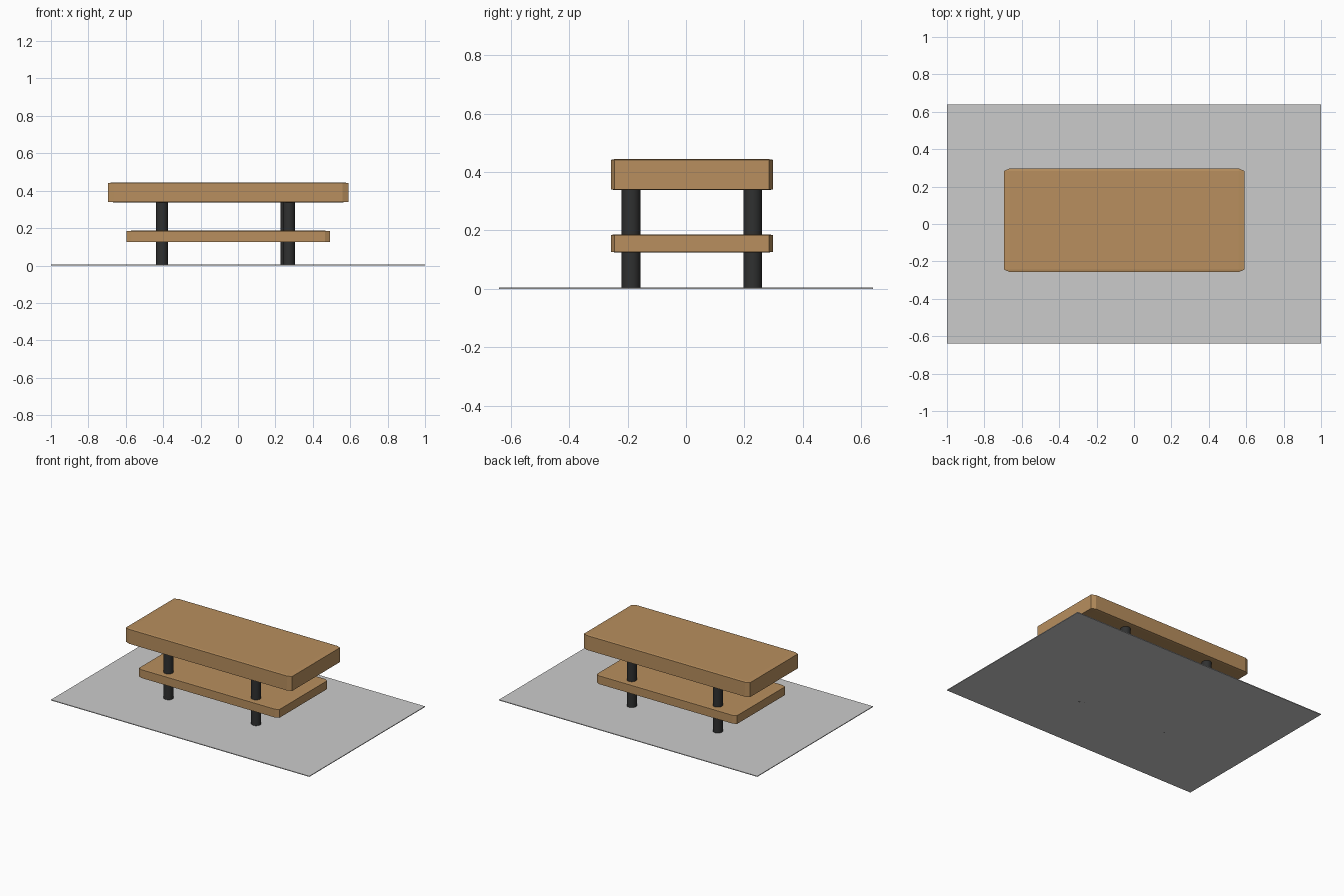
import bpy
import bmesh
from mathutils import Matrix, Vector

if "Cube" in bpy.data.objects:
    bpy.data.objects.remove(bpy.data.objects["Cube"])


def material(name, rgb):
    m = bpy.data.materials.new(name)
    m.diffuse_color = (*rgb, 1.0)
    m.use_nodes = True
    m.node_tree.nodes["Principled BSDF"].inputs["Base Color"].default_value = m.diffuse_color
    return m


wood = material("warm_wood", (0.48, 0.275, 0.112))
metal = material("black_metal", (0.029, 0.03, 0.03))
rug_grey = material("light_grey", (0.6, 0.6, 0.6))


def box(name, lo, hi, mat, bevel=0.0):
    """Box between two corners; the bevel is made on a unit cube, then stretched."""
    lo, hi = Vector(lo), Vector(hi)
    bm = bmesh.new()
    bmesh.ops.create_cube(bm, size=2)
    if bevel:
        bmesh.ops.bevel(bm, geom=bm.edges[:], offset=bevel, segments=1,
                        affect='EDGES', profile=0.5)
    bmesh.ops.transform(bm, verts=bm.verts, matrix=Matrix.Translation((lo + hi) / 2)
                        @ Matrix.Diagonal((*((hi - lo) / 2), 1)))
    mesh = bpy.data.meshes.new(name)
    bm.to_mesh(mesh)
    bm.free()
    mesh.materials.append(mat)
    obj = bpy.data.objects.new(name, mesh)
    bpy.context.collection.objects.link(obj)
    return obj


# thin floor mat, thick table top and lower shelf
box("floor_mat", (-1, -0.64, 0), (1, 0.64, 0.005), rug_grey)
box("table_top", (-0.695, -0.257, 0.338), (0.59, 0.297, 0.444), wood, 0.047)
box("lower_shelf", (-0.595, -0.257, 0.125), (0.492, 0.297, 0.186), wood, 0.047)

# four round legs running through the shelf
LEG_TOP = 0.345
for name, x, y in (("front_left_leg", -0.406, -0.188), ("front_right_leg", 0.272, -0.188),
                   ("back_left_leg", -0.406, 0.228), ("back_right_leg", 0.26, 0.228)):
    bpy.ops.mesh.primitive_cylinder_add(vertices=32, radius=0.032, depth=LEG_TOP,
                                        location=(x, y, LEG_TOP / 2))
    leg = bpy.context.object
    leg.name = name
    leg.data.materials.append(metal)
    bpy.ops.object.shade_smooth_by_angle()
